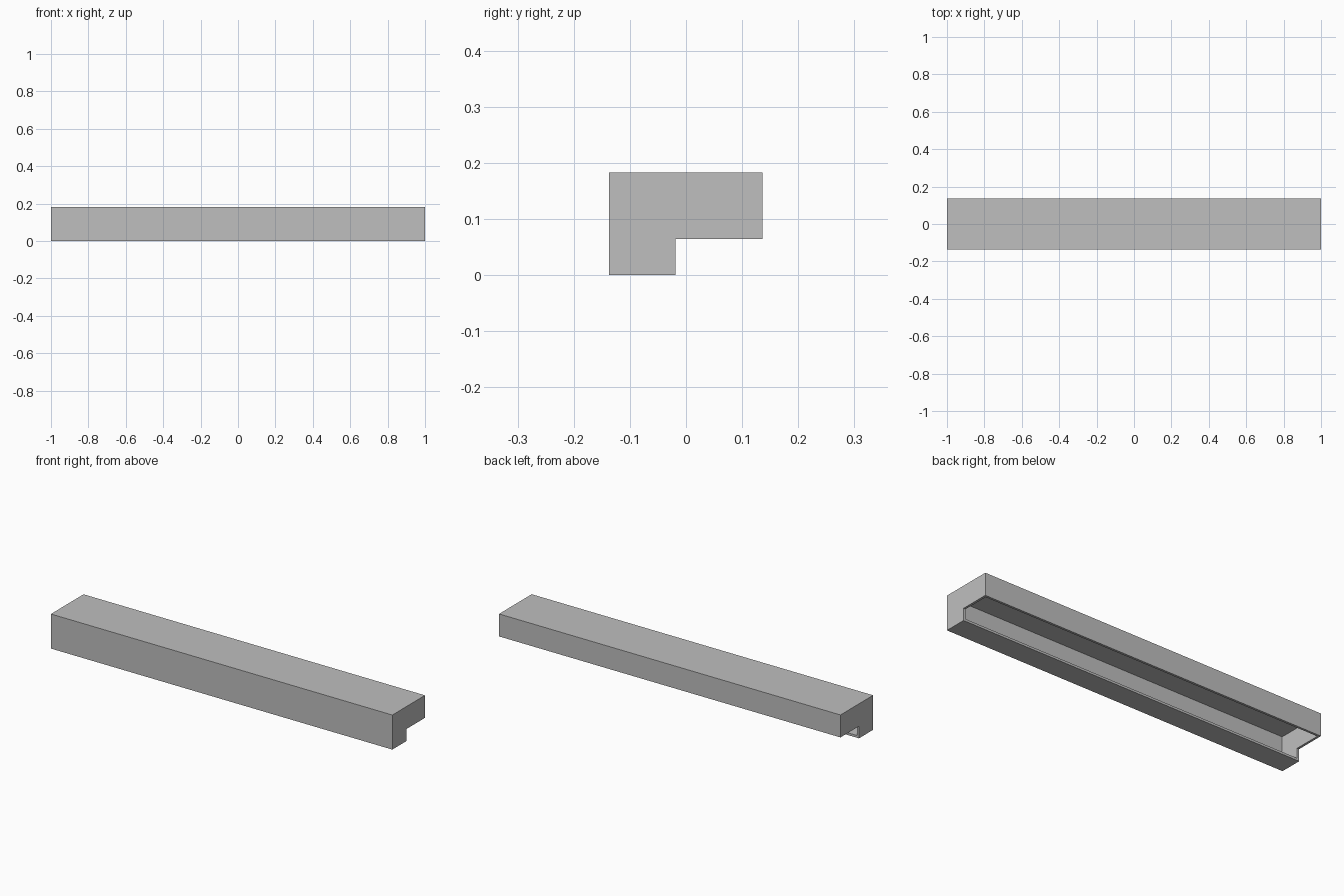
import bpy
import bmesh

cube = bpy.data.objects.get("Cube")
if cube:
    bpy.data.objects.remove(cube, do_unlink=True)

FRONT, BACK, HEIGHT = -0.137, 0.136, 0.183
FOOT_BACK, LEDGE = -0.019, 0.064
WALL = 0.012

grey = bpy.data.materials.new("light grey")
grey.use_nodes = True
colour = (0.52, 0.52, 0.52, 1)
grey.diffuse_color = colour
grey.node_tree.nodes["Principled BSDF"].inputs["Base Color"].default_value = colour


def extrude_profile(name, profile, half_length):
    """Extrude a (y, z) outline along x, centred on x = 0."""
    bm = bmesh.new()
    face = bm.faces.new([bm.verts.new((-half_length, y, z)) for y, z in profile])
    result = bmesh.ops.extrude_face_region(bm, geom=[face])
    moved = [v for v in result["geom"] if isinstance(v, bmesh.types.BMVert)]
    bmesh.ops.translate(bm, verts=moved, vec=(2 * half_length, 0, 0))
    bmesh.ops.recalc_face_normals(bm, faces=bm.faces)
    mesh = bpy.data.meshes.new(name)
    bm.to_mesh(mesh)
    bm.free()
    mesh.materials.append(grey)
    obj = bpy.data.objects.new(name, mesh)
    bpy.context.collection.objects.link(obj)
    return obj


# L-shaped body with a front foot and a raised rear ledge
cornice = extrude_profile("cornice_shell", [
    (FRONT, 0), (FOOT_BACK, 0), (FOOT_BACK, LEDGE),
    (BACK, LEDGE), (BACK, HEIGHT), (FRONT, HEIGHT)], 1.0)

# Box that hollows the body, opening it below the ledge and behind the foot
y0, y1, z0, z1 = FRONT + WALL, BACK - WALL, WALL, HEIGHT - WALL
cutter = extrude_profile("hollow_cutter", [
    (y0, z0), (y1, z0), (y1, z1), (y0, z1)], 1.0 - WALL)
cutter.hide_render = True

hollow = cornice.modifiers.new("hollow", 'BOOLEAN')
hollow.operation = 'DIFFERENCE'
hollow.solver = 'EXACT'
hollow.object = cutter
bpy.context.view_layer.objects.active = cornice
bpy.ops.object.modifier_apply(modifier=hollow.name)
bpy.data.objects.remove(cutter, do_unlink=True)
